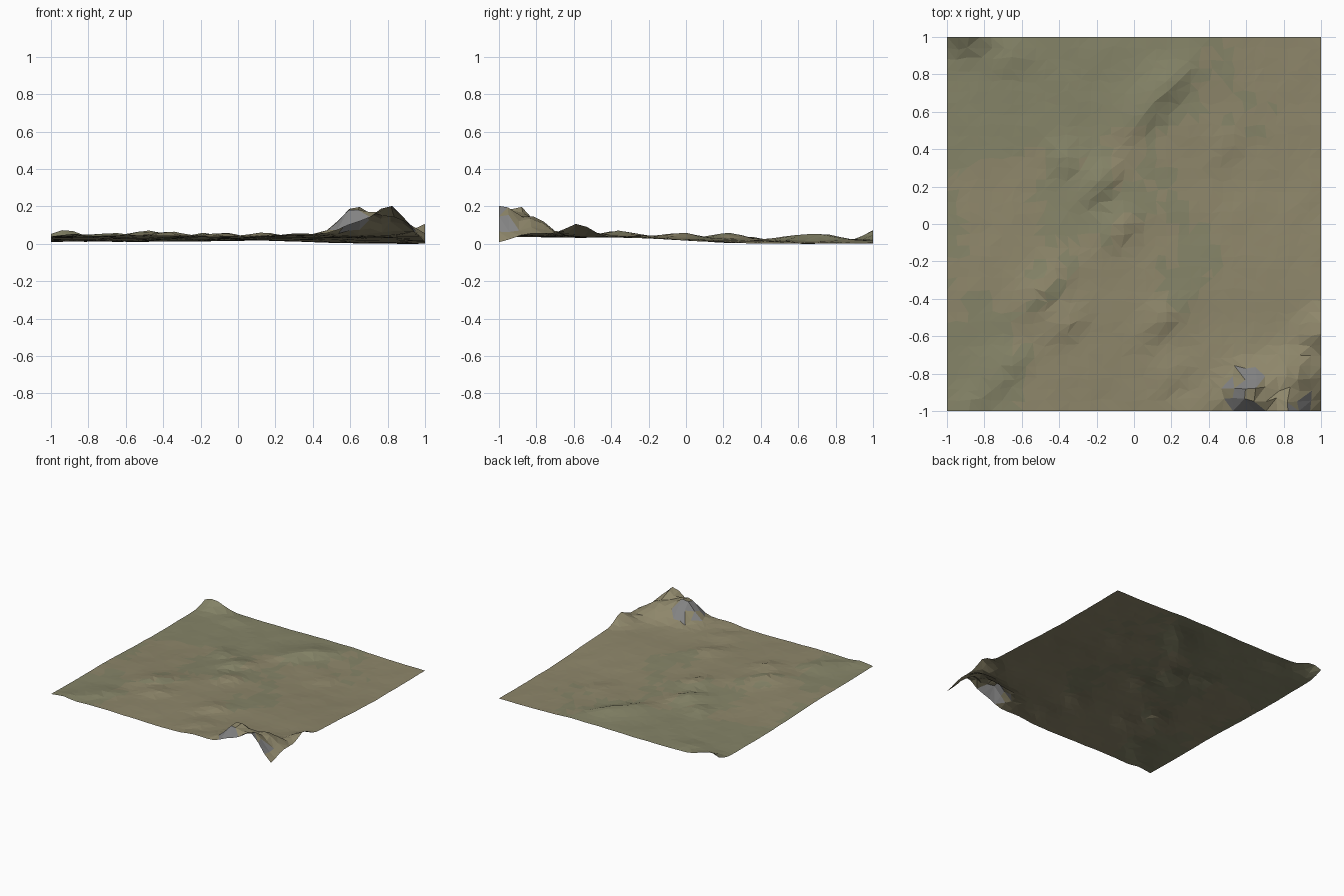
import bpy, bmesh, math, random
from mathutils import noise, Vector

if "Cube" in bpy.data.objects:
    bpy.data.objects.remove(bpy.data.objects["Cube"])

random.seed(4)
N = 34                      # grid cells per side

# Hills: x, y, height, radius x, radius y, rotation in degrees
HILLS = [
    (0.81, -1.00, 0.135, 0.11, 0.10, 0),     # front edge summit
    (0.62, -0.90, 0.125, 0.10, 0.085, 20),   # second summit
    (0.84, -0.80, 0.080, 0.11, 0.085, 0),    # back shoulder
    (0.72, -0.90, 0.055, 0.26, 0.18, 0),     # broad foot
    (1.02, -0.58, 0.075, 0.11, 0.10, 0),     # right edge mound
    (0.30, -1.00, 0.018, 0.12, 0.10, 0),     # low front swell
    (-0.92, 1.03, 0.066, 0.13, 0.10, 0),     # back left corner hill
    (-0.66, 0.88, 0.015, 0.10, 0.08, 40),
]
# Low dunes with a steep side to the front right: x, y, height, length
DUNES = [
    (0.17, 0.72, 0.034, 0.17), (0.05, 0.55, 0.018, 0.12),
    (-0.17, 0.22, 0.036, 0.15), (-0.36, 0.33, 0.022, 0.08),
    (-0.07, -0.03, 0.026, 0.14), (-0.48, -0.37, 0.030, 0.15),
    (-0.36, -0.54, 0.022, 0.10), (-0.68, -0.80, 0.020, 0.14),
    (0.15, -0.52, 0.024, 0.14), (0.20, -0.82, 0.014, 0.12),
    (-0.88, -0.98, 0.016, 0.10), (0.50, 0.42, 0.010, 0.12),
]


def smooth(a, b, t):
    t = min(1, max(0, (t - a) / (b - a)))
    return t * t * (3 - 2 * t)


def height(x, y):
    h = 0.034 - 0.022 * smooth(-0.4, 0.4, y) - 0.010 * smooth(-0.2, 0.7, x) * smooth(-0.4, 0.5, y)
    h += 0.010 * math.exp(-((x + 0.1 - 0.4 * y) / 0.35) ** 2)
    for cx, cy, a, rx, ry, deg in HILLS:
        r = math.radians(deg)
        u = (x - cx) * math.cos(r) + (y - cy) * math.sin(r)
        v = (y - cy) * math.cos(r) - (x - cx) * math.sin(r)
        h += a * math.exp(-(u / rx) ** 2 - (v / ry) ** 2)
    for cx, cy, a, length in DUNES:
        u = ((x - cx) + (y - cy)) * 0.707
        v = ((x - cx) - (y - cy)) * 0.707
        h += a * math.exp(-(u / length) ** 2 - (v / (0.055 if v > 0 else 0.12)) ** 2)
    # falling front right corner, then fine roughness stronger on the mountain
    h -= 0.045 * math.exp(-((x - 1) / 0.07) ** 2 - ((y + 1) / 0.10) ** 2)
    rough = noise.noise(Vector((x * 7, y * 7, 2)))
    return max(0, h + rough * (0.004 + 0.10 * max(0, h - 0.05)))


# Terrain sheet with slightly jittered inner points
bm = bmesh.new()
grid = []
for j in range(N + 1):
    row = []
    for i in range(N + 1):
        x, y = -1 + 2 * i / N, -1 + 2 * j / N
        if 0 < i < N:
            x += random.uniform(-0.012, 0.012) * (0 < j < N)
        if 0 < j < N:
            y += random.uniform(-0.012, 0.012) * (0 < i < N)
        row.append(bm.verts.new((x, y, height(x, y))))
    grid.append(row)
for j in range(N):
    for i in range(N):
        a, b, c, d = grid[j][i], grid[j][i + 1], grid[j + 1][i + 1], grid[j + 1][i]
        if random.random() < 0.6:
            bm.faces.new((a, b, c)); bm.faces.new((a, c, d))
        else:
            bm.faces.new((a, b, d)); bm.faces.new((b, c, d))

# Ground colours: dry earth, greener hollows, grey rock on steep slopes
bm.normal_update()
low = min(v.co.z for v in bm.verts)
for v in bm.verts:
    v.co.z -= low
for f in bm.faces:
    c = f.calc_center_median()
    patch = noise.noise(Vector((c.x * 2, c.y * 2, 5))) + 0.3 * noise.noise(c * 9)
    green = patch + 0.35 * (c.y - c.x) > 0.15
    f.material_index = 2 if f.normal.z < 0.72 and c.z > 0.07 else int(green)

mesh = bpy.data.meshes.new("terrain")
bm.to_mesh(mesh)
bm.free()
for name, col in (("earth", (0.27, 0.24, 0.145, 1)), ("grass", (0.235, 0.23, 0.137, 1)),
                  ("rock", (0.23, 0.23, 0.23, 1))):
    m = bpy.data.materials.new(name)
    m.diffuse_color = col
    m.use_nodes = True
    m.node_tree.nodes["Principled BSDF"].inputs["Base Color"].default_value = m.diffuse_color
    mesh.materials.append(m)
bpy.context.collection.objects.link(bpy.data.objects.new("terrain", mesh))
